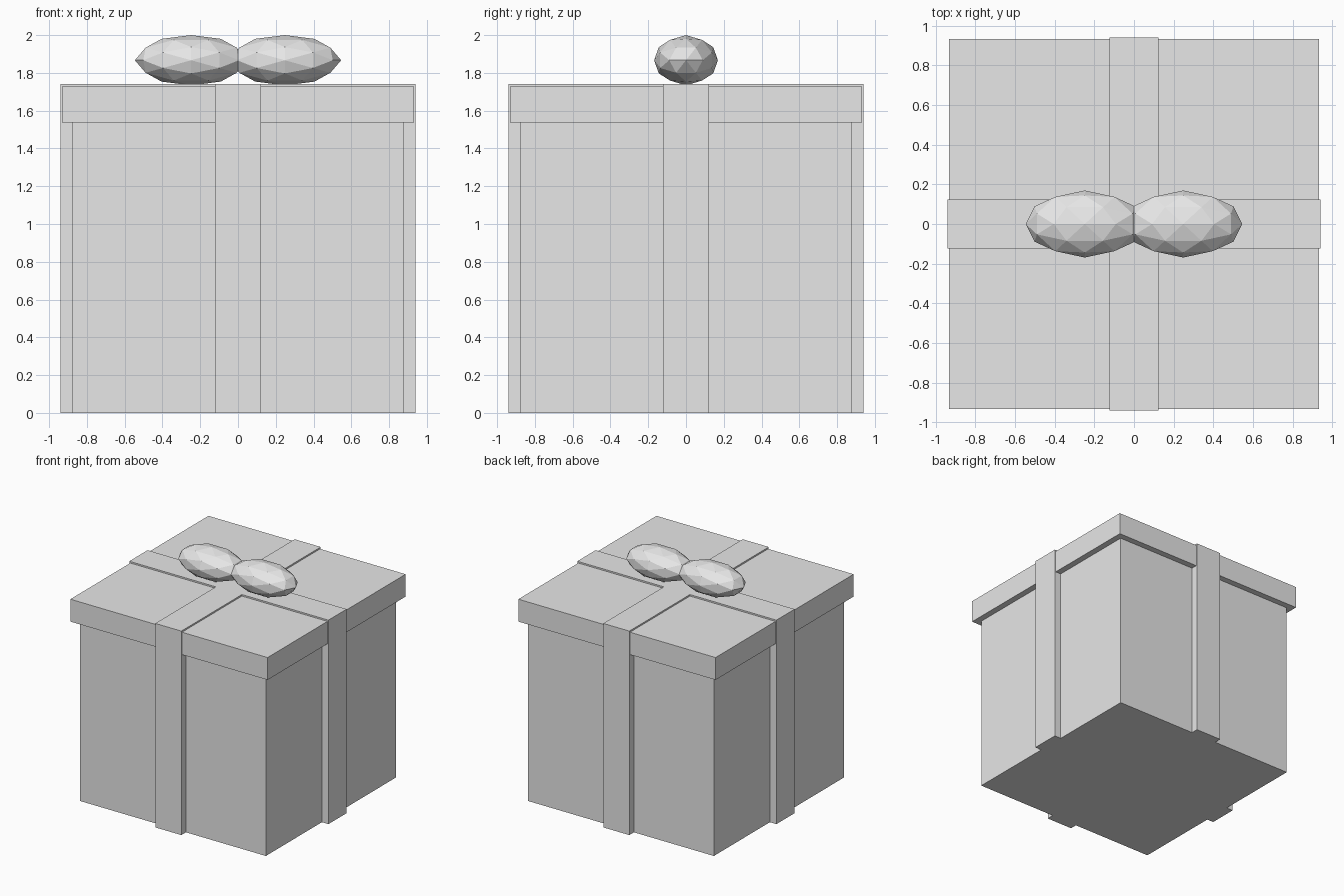
import bpy, bmesh, math
from mathutils import Matrix

if "Cube" in bpy.data.objects:
    bpy.data.objects.remove(bpy.data.objects["Cube"])

grey = bpy.data.materials.new("light_grey")
grey.diffuse_color = (0.8, 0.8, 0.8, 1)
grey.use_nodes = True
grey.node_tree.nodes["Principled BSDF"].inputs["Base Color"].default_value = grey.diffuse_color


def finish(name, bm):
    bmesh.ops.recalc_face_normals(bm, faces=bm.faces)
    mesh = bpy.data.meshes.new(name)
    bm.to_mesh(mesh)
    bm.free()
    mesh.materials.append(grey)
    obj = bpy.data.objects.new(name, mesh)
    bpy.context.collection.objects.link(obj)
    return obj


def prism(name, outline, z0, z1):
    """Extrude a flat outline from z0 up to z1."""
    bm = bmesh.new()
    face = bm.faces.new([bm.verts.new((x, y, z0)) for x, y in outline])
    top = bmesh.ops.extrude_face_region(bm, geom=[face], use_keep_orig=True)
    verts = [v for v in top["geom"] if isinstance(v, bmesh.types.BMVert)]
    bmesh.ops.translate(bm, verts=verts, vec=(0, 0, z1 - z0))
    return finish(name, bm)


def square(h):
    return [(-h, -h), (h, -h), (h, h), (-h, h)]


# Box and overhanging lid
prism("box", square(0.878), 0, 1.54)
prism("lid", square(0.931), 1.537, 1.728)

# Crossed ribbon wrapping all four sides and the top
r, w = 0.94, 0.123
cross = []
for k in range(4):
    c, s = round(math.cos(k * math.pi / 2)), round(math.sin(k * math.pi / 2))
    cross += [(c * x - s * y, s * x + c * y) for x, y in ((r, -w), (r, w), (w, w))]
prism("ribbon", cross, 0, 1.741)

# Two faceted bow loops, each a stretched icosphere with an edge across its tip
tilt = Matrix.Rotation(-math.atan(2 / (1 + math.sqrt(5))), 4, 'Y')
for side, label in ((-1, "left"), (1, "right")):
    bm = bmesh.new()
    bmesh.ops.create_icosphere(bm, subdivisions=2, radius=1)
    place = Matrix.Translation((side * 0.248, 0, 1.867)) @ Matrix.Diagonal((0.298, 0.169, 0.133, 1))
    bm.transform(place @ tilt)
    finish("bow_loop_" + label, bm)
